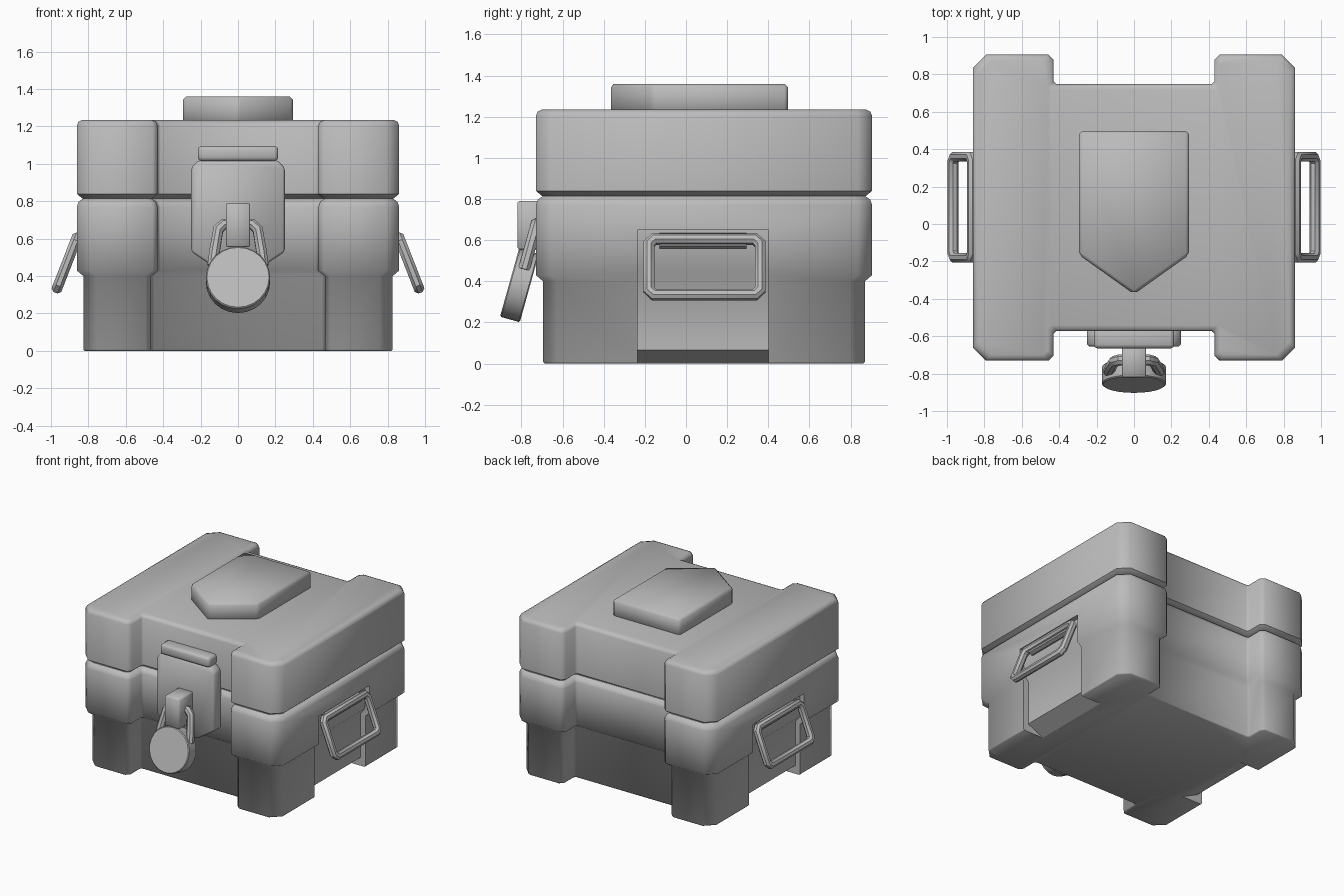
import bpy, bmesh, math
from mathutils import Matrix, Vector

if "Cube" in bpy.data.objects:
    bpy.data.objects.remove(bpy.data.objects["Cube"])

CY = 0.0875  # centre of the chest along y

grey = bpy.data.materials.new("plain_grey")
grey.diffuse_color = (0.5, 0.5, 0.5, 1)
grey.use_nodes = True
grey.node_tree.nodes["Principled BSDF"].inputs["Base Color"].default_value = grey.diffuse_color


def finish(bm, name, bevel=0.0, segments=1, angle=50):
    bmesh.ops.recalc_face_normals(bm, faces=bm.faces)
    me = bpy.data.meshes.new(name)
    bm.to_mesh(me)
    bm.free()
    ob = bpy.data.objects.new(name, me)
    bpy.context.collection.objects.link(ob)
    me.materials.append(grey)
    if bevel:
        mod = ob.modifiers.new("bevel", "BEVEL")
        mod.width, mod.segments, mod.limit_method = bevel, segments, 'ANGLE'
        mod.angle_limit = math.radians(30)
        apply(ob)
    smooth(ob, angle)
    return ob


def apply(ob):
    dg = bpy.context.evaluated_depsgraph_get()
    me = bpy.data.meshes.new_from_object(ob.evaluated_get(dg))
    ob.modifiers.clear()
    ob.data = me


def smooth(ob, angle=50):
    bpy.ops.object.select_all(action='DESELECT')
    ob.select_set(True)
    bpy.context.view_layer.objects.active = ob
    bpy.ops.object.shade_smooth_by_angle(angle=math.radians(angle))


def outline(d):
    """Chest footprint with notched front and back, inset by d."""
    x, y, n, ny = 0.862 - d, 0.8175 - d, 0.43 + d, 0.66 - d
    c, e, f = 0.07, 0.027, 0.015
    q = [(x, y - c), (x - c, y), (n + e, y), (n, y - e), (n, ny + f), (n - f, ny)]
    back = q + [(-a, b) for a, b in reversed(q)]
    return back + [(-a, -b) for a, b in back]


def stack(name, levels):
    """Loft the footprint through (height, inset) levels."""
    bm = bmesh.new()
    rings = [[bm.verts.new((x, y + CY, z)) for x, y in outline(d)] for z, d in levels]
    for a, b in zip(rings, rings[1:]):
        for i in range(len(a)):
            j = (i + 1) % len(a)
            bm.faces.new((a[i], a[j], b[j], b[i]))
    bm.faces.new(rings[0][::-1])
    bm.faces.new(rings[-1])
    return finish(bm, name)


def prism(name, pts, depth, bevel=0.0, matrix=Matrix(), segments=1, angle=50):
    """Extrude a closed 3D polygon along the depth vector."""
    bm = bmesh.new()
    f = bm.faces.new([bm.verts.new(p) for p in pts])
    r = bmesh.ops.extrude_face_region(bm, geom=[f])
    vs = [v for v in r["geom"] if isinstance(v, bmesh.types.BMVert)]
    bmesh.ops.translate(bm, verts=vs, vec=Vector(depth))
    bmesh.ops.transform(bm, matrix=matrix, verts=bm.verts)
    return finish(bm, name, bevel, segments, angle)


def tube(name, pts, radius, closed=False, matrix=Matrix()):
    cu = bpy.data.curves.new(name, 'CURVE')
    cu.dimensions = '3D'
    cu.bevel_depth, cu.bevel_resolution = radius, 2
    cu.use_fill_caps = True
    sp = cu.splines.new('POLY')
    sp.points.add(len(pts) - 1)
    for p, co in zip(sp.points, pts):
        p.co = (*(matrix @ Vector(co)), 1)
    sp.use_cyclic_u = closed
    tmp = bpy.data.objects.new(name + "_path", cu)
    bpy.context.collection.objects.link(tmp)
    dg = bpy.context.evaluated_depsgraph_get()
    me = bpy.data.meshes.new_from_object(tmp.evaluated_get(dg))
    bpy.data.objects.remove(tmp)
    me.materials.clear()
    me.materials.append(grey)
    ob = bpy.data.objects.new(name, me)
    bpy.context.collection.objects.link(ob)
    smooth(ob, 40)
    return ob


# Lid and body
stack("lid", [(0.815, 0.03), (0.84, 0.0), (1.205, 0.0), (1.225, 0.009), (1.235, 0.03)])
body = stack("body", [(0, 0.043), (0.008, 0.035), (0.40, 0.035), (0.43, 0.0),
                      (0.77, 0.0), (0.797, 0.009), (0.815, 0.035)])

for s, side in ((1, "right"), (-1, "left")):
    # Side recess, open at the bottom
    prof = [(1.1, -0.1), (0.65, -0.1), (0.65, 0.0), (0.785, 0.065), (0.785, 0.41),
            (0.825, 0.46), (0.825, 0.65), (1.1, 0.65)]
    cutter = prism("recess_cutter", [(s * x, -0.235, z) for x, z in prof], (0, 0.635, 0))
    mod = body.modifiers.new("recess", "BOOLEAN")
    mod.operation, mod.solver, mod.object = 'DIFFERENCE', 'EXACT', cutter
    apply(body)
    bpy.data.objects.remove(cutter)
    # Handle frame and its hinge
    c = 0.025
    top, bot = Vector((s * 0.862, 0, 0.605)), Vector((s * 0.967, 0, 0.335))
    down = (bot - top).normalized() * c
    y0, y1 = -0.18, 0.36
    ring = [(top, y0 + c), (top + down, y0), (bot - down, y0), (bot, y0 + c),
            (bot, y1 - c), (bot - down, y1), (top + down, y1), (top, y1 - c)]
    tube(side + "_handle", [(p.x, y, p.z) for p, y in ring], 0.03, True)
    tube(side + "_handle_hinge", [(s * 0.842, -0.13, 0.597), (s * 0.842, 0.295, 0.597)], 0.037)
smooth(body, 50)

# Raised shield on the lid
prism("lid_shield", [(x, y, 1.22) for x, y in
                     [(0.295, 0.497), (-0.295, 0.497), (-0.295, -0.165), (0, -0.375), (0.295, -0.165)]],
      (0, 0, 0.14), 0.018)

# Hasp plate, hinge bar and staple
half = [(0.21, 1.02), (0.25, 0.98), (0.25, 0.53), (0.10, 0.43)]
prism("hasp_plate", [(x, -0.655, z) for x, z in half + [(-x, z) for x, z in reversed(half)]],
      (0, 0.1, 0), 0.012)
prism("hasp_hinge", [(-0.215, -0.665, 1.015), (0.215, -0.665, 1.015), (0.215, -0.665, 1.095),
                     (-0.215, -0.665, 1.095)], (0, 0.11, 0), 0.02, segments=2)
prism("staple", [(-0.065, -0.82, 0.555), (0.065, -0.82, 0.555), (0.065, -0.82, 0.79),
                 (-0.065, -0.82, 0.79)], (0, 0.18, 0), 0.008)

# Padlock: tilted round body with a shackle through the staple
tilt = Matrix.Translation((0, -0.81, 0.38)) @ Matrix.Rotation(math.radians(-15.6), 4, 'X')
disc = [(0.172 * math.cos(i * math.tau / 24), -0.05, 0.172 * math.sin(i * math.tau / 24))
        for i in range(24)]
prism("padlock_body", disc, (0, 0.1, 0), 0.006, tilt, angle=35)
arm = [(0.135, 0, 0.08), (0.125, 0, 0.16), (0.105, 0, 0.28), (0.075, 0, 0.31)]
tube("padlock_shackle", arm + [(-x, y, z) for x, y, z in reversed(arm)], 0.03, False, tilt)
